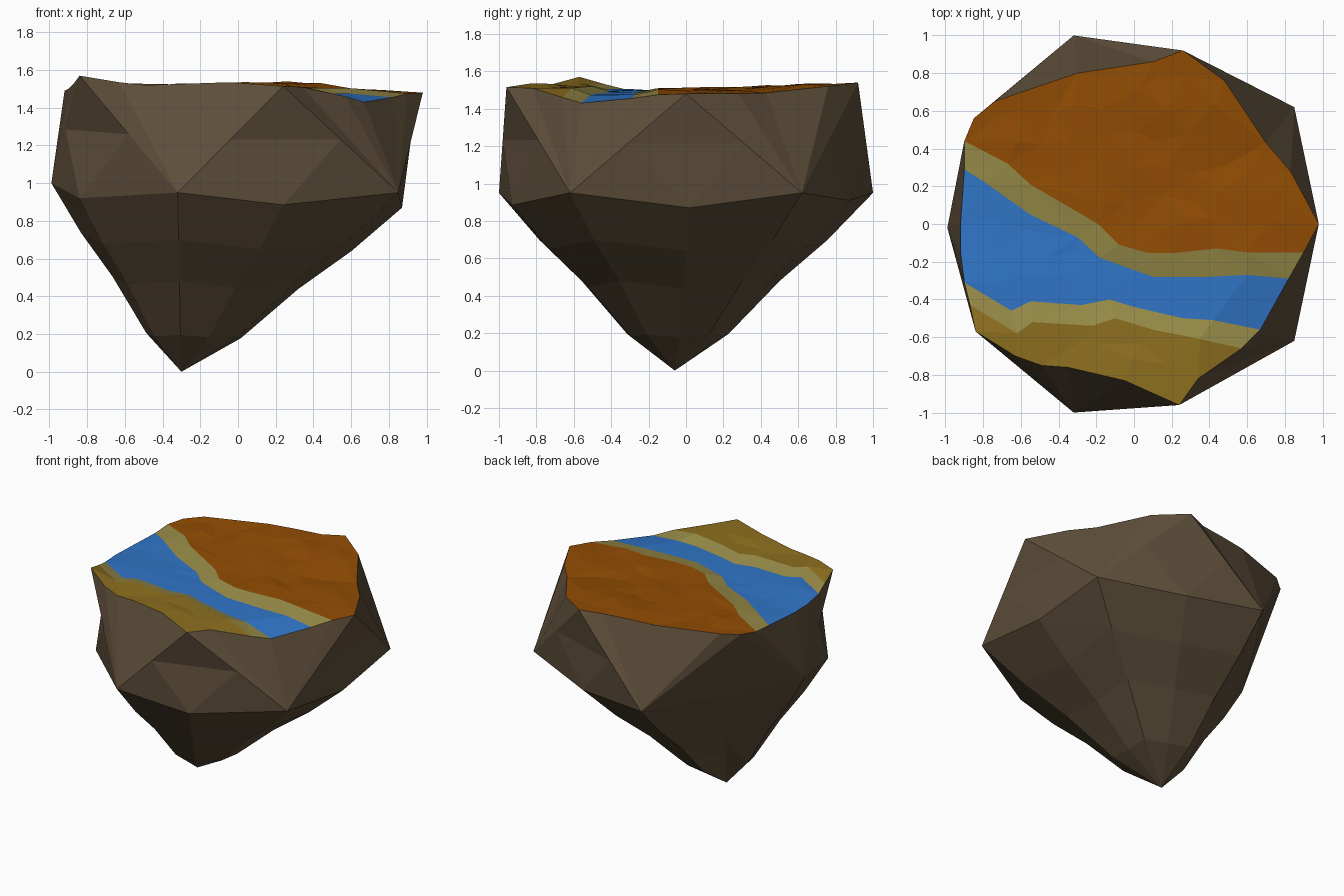
import bpy, bmesh, random
from mathutils import Vector
from mathutils.geometry import delaunay_2d_cdt

if "Cube" in bpy.data.objects:
    bpy.data.objects.remove(bpy.data.objects["Cube"])

random.seed(4)


def material(name, color):
    m = bpy.data.materials.new(name)
    m.diffuse_color = (*color, 1)
    m.use_nodes = True
    m.node_tree.nodes["Principled BSDF"].inputs["Base Color"].default_value = m.diffuse_color
    return m


def make_object(name, bm, mats):
    bmesh.ops.recalc_face_normals(bm, faces=bm.faces)
    me = bpy.data.meshes.new(name)
    bm.to_mesh(me)
    bm.free()
    for m in mats:
        me.materials.append(m)
    ob = bpy.data.objects.new(name, me)
    bpy.context.collection.objects.link(ob)
    return ob


# Plateau rim: each group begins with a corner, followed by rim points up to the next corner
RIM = [
    [(.98, 0, 1.48), (.83, .28, 1.48), (.70, .43, 1.485), (.48, .76, 1.52)],
    [(.26, .92, 1.54), (.1, .86, 1.53), (-.1, .83, 1.53), (-.3, .80, 1.525), (-.74, .65, 1.52)],
    [(-.85, .56, 1.51), (-.90, .44, 1.50), (-.90, .29, 1.49), (-.92, 0, 1.485),
     (-.92, -.15, 1.49), (-.90, -.31, 1.50), (-.87, -.43, 1.53)],
    [(-.84, -.57, 1.57), (-.63, -.70, 1.535), (-.49, -.75, 1.52), (-.35, -.76, 1.525),
     (-.05, -.83, 1.535)],
    [(.24, -.96, 1.515), (.34, -.82, 1.51), (.57, -.66, 1.46), (.67, -.56, 1.43),
     (.82, -.29, 1.455), (.90, -.15, 1.475)],
]
# Widest belt: corners between the rim corners, and points under the rim corners
BELT = [(.85, .62, .95), (-.32, 1.0, .95), (-.99, -.02, 1.0), (-.32, -1.0, .95), (.85, -.62, .95)]
UNDER = [(.87, .02, .87), (.26, .87, .91), (-.66, .50, .97), (-.84, -.51, .92), (.24, -.93, .885)]
TIP = Vector((-.30, -.06, 0))

# Rock body
bm = bmesh.new()
rim = [[bm.verts.new(p) for p in g] for g in RIM]
belt = [bm.verts.new(p) for p in BELT]
under = [bm.verts.new(p) for p in UNDER]


def midpoint(a, b):
    return bm.verts.new((a.co + b.co) / 2)


left = [midpoint(rim[i][0], belt[i - 1]) for i in range(5)]
right = [midpoint(rim[i][0], belt[i]) for i in range(5)]
for i in range(5):
    top, a, b, u = rim[i][0], left[i], right[i], under[i]
    for f in ((top, a, b), (a, u, b), (a, belt[i - 1], u), (b, u, belt[i])):
        bm.faces.new(f)
    fan = [right[i]] + rim[i] + [rim[(i + 1) % 5][0], left[(i + 1) % 5]]
    for p, q in zip(fan, fan[1:]):
        bm.faces.new((belt[i], p, q))
# Tapering underside rings down to the tip
ring = [v for pair in zip(under, belt) for v in pair]
start = [v.co.copy() for v in ring]
# the back left flank (points 3 to 5) is one flat slope, the rest is stepped
for s, h in ((.77, .735), (.53, .505), (.27, .205)):
    new = []
    for i, c in enumerate(start):
        drop = s if i == 4 else h
        new.append(bm.verts.new((TIP.x + (c.x - TIP.x) * s, TIP.y + (c.y - TIP.y) * s, c.z * drop)))
    for i in range(10):
        j = (i + 1) % 10
        bm.faces.new((ring[i], ring[j], new[j]))
        bm.faces.new((ring[i], new[j], new[i]))
    ring = new
tip = bm.verts.new(TIP)
for i in range(10):
    bm.faces.new((ring[i], ring[(i + 1) % 10], tip))
make_object("rock_body", bm, [material("rock", (.112, .077, .043))])

# Land surface: lines dividing grass, banks and river, from front to back
LINES = [
    [(-.87, -.43), (-.62, -.58), (-.54, -.52), (-.22, -.54), (-.1, -.5), (.1, -.56), (.35, -.61), (.57, -.66)],
    [(-.90, -.31), (-.65, -.46), (-.55, -.41), (-.28, -.43), (-.13, -.40), (0, -.44), (.26, -.5), (.42, -.51),
     (.67, -.56)],
    [(-.90, .29), (-.79, .22), (-.55, .05), (-.3, -.07), (-.18, -.18), (.1, -.28), (.4, -.28), (.6, -.27),
     (.82, -.29)],
    [(-.90, .44), (-.67, .32), (-.55, .21), (-.19, 0), (-.08, -.11), (.08, -.155), (.2, -.155), (.44, -.13),
     (.6, -.15), (.90, -.15)],
]
LEVEL = [(1.535, 1.50), (1.51, 1.46), (1.50, 1.47), (1.52, 1.50)]   # height at the left and right ends


def line_y(line, x):
    if x <= line[0][0]:
        return line[0][1]
    for (x0, y0), (x1, y1) in zip(line, line[1:]):
        if x <= x1:
            return y0 + (y1 - y0) * (x - x0) / (x1 - x0)
    return line[-1][1]


known = [Vector(p) for g in RIM for p in g]
n_rim = len(known)
pts = [v.xy for v in known]
edges = []
near = [a.lerp(b, t / 4).xy for a, b in zip(known, known[1:] + known[:1]) for t in range(4)]
for line, (z0, z1) in zip(LINES, LEVEL):
    base = len(pts)
    pts += [Vector(p) for p in line]
    edges += [(base + k, base + k + 1) for k in range(len(line) - 1)]
    near += [Vector(a).lerp(Vector(b), t / 6) for a, b in zip(line, line[1:]) for t in range(6)]
    known += [Vector((x, y, z0 + (z1 - z0) * (x + .9) / 1.8)) for x, y in line[1:-1]]
for i in range(-6, 7):
    for j in range(-6, 7):
        p = Vector((i * .15 + random.uniform(-.04, .04), j * .15 + random.uniform(-.04, .04)))
        if min((p - k).length for k in near) > .07:
            pts.append(p)


def height(p):
    total = weight = 0
    for k in known:
        d = (p - k.xy).length
        if d < 1e-4:
            return k.z
        total += k.z / d ** 3
        weight += 1 / d ** 3
    wet = line_y(LINES[1], p.x) < p.y < line_y(LINES[2], p.x)
    return total / weight + (-.005 if wet else random.uniform(-.004, .014))


verts, _, faces, *_ = delaunay_2d_cdt(pts, edges, [list(range(n_rim))], 1, 1e-5)
bm = bmesh.new()
vs = [bm.verts.new((p.x, p.y, height(p))) for p in verts]
for f in faces:
    face = bm.faces.new([vs[k] for k in f])
    c = face.calc_center_median()
    face.material_index = sum(c.y > line_y(line, c.x) for line in LINES)
for v in [v for v in bm.verts if not v.link_faces]:
    bm.verts.remove(v)
sand = material("sand", (.31, .26, .065))
make_object("land_surface", bm, [
    material("dry_grass", (.27, .16, .014)), sand, material("water", (.03, .18, .58)), sand,
    material("orange_grass", (.29, .074, .001))])
